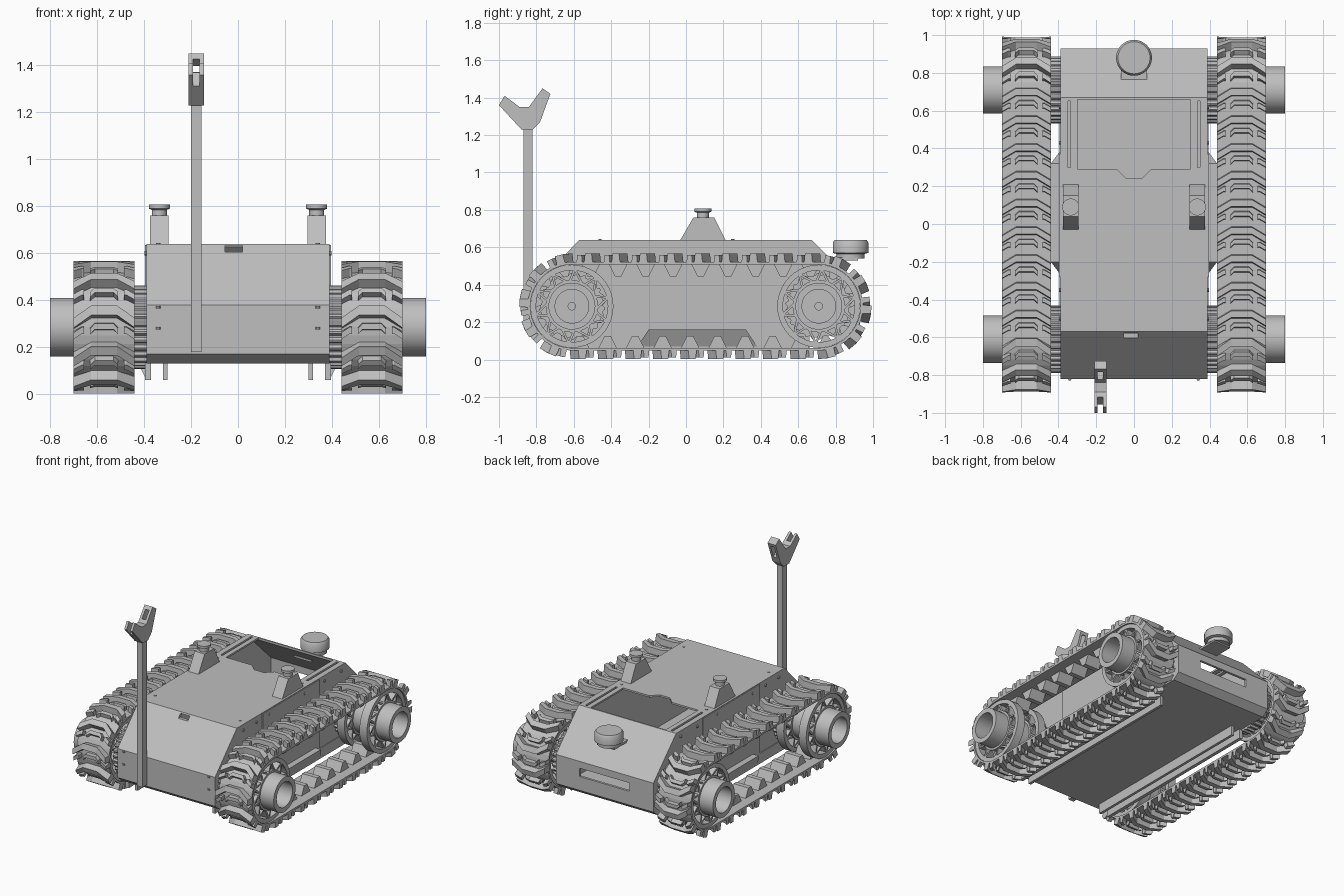
import bpy, bmesh
from math import sin, cos, pi
from mathutils import Vector, Matrix

cube = bpy.data.objects.get("Cube")
if cube:
    bpy.data.objects.remove(cube, do_unlink=True)

grey = bpy.data.materials.new("light_grey_metal")
grey.use_nodes = True
GREY = (0.52, 0.52, 0.52, 1)
grey.diffuse_color = GREY
grey.node_tree.nodes["Principled BSDF"].inputs["Base Color"].default_value = GREY


def finish(name, bm, smooth=False):
    bmesh.ops.remove_doubles(bm, verts=bm.verts, dist=1e-5)
    bmesh.ops.recalc_face_normals(bm, faces=bm.faces)
    me = bpy.data.meshes.new(name)
    bm.to_mesh(me)
    bm.free()
    me.materials.append(grey)
    if smooth:
        me.shade_smooth()
        me.set_sharp_from_angle(angle=0.6)
    ob = bpy.data.objects.new(name, me)
    bpy.context.collection.objects.link(ob)
    return ob


def add_box(bm, lo, hi):
    lo, hi = Vector(lo), Vector(hi)
    size = hi - lo
    m = Matrix.Translation((lo + hi) / 2) @ Matrix.Diagonal((abs(size.x), abs(size.y), abs(size.z), 1))
    bmesh.ops.create_cube(bm, size=1, matrix=m)


def box(name, lo, hi):
    bm = bmesh.new()
    add_box(bm, lo, hi)
    return finish(name, bm)


def prism(name, pts, a, b, axis="x"):
    """Outline in (y, z) pushed along x, or in (x, y) pushed along z."""
    bm = bmesh.new()
    place = (lambda p, t: (t, *p)) if axis == "x" else (lambda p, t: (*p, t))
    lower = [bm.verts.new(place(p, a)) for p in pts]
    upper = [bm.verts.new(place(p, b)) for p in pts]
    bm.faces.new(lower)
    bm.faces.new(upper)
    for i in range(len(pts)):
        j = (i + 1) % len(pts)
        bm.faces.new((lower[i], lower[j], upper[j], upper[i]))
    return finish(name, bm)


def lathe(bm, profile, centre, axis="z", n=40, closed=False):
    """Turn (radius, offset) pairs around an axis through centre."""
    cx, cy, cz = centre
    rows = []
    for k in range(n):
        c, s = cos(2 * pi * k / n), sin(2 * pi * k / n)
        rows.append([bm.verts.new((cx + t, cy + r * c, cz + r * s) if axis == "x"
                                  else (cx + r * c, cy + r * s, cz + t)) for r, t in profile])
    m = len(profile)
    for k in range(n):
        a, b = rows[k], rows[(k + 1) % n]
        for i in range(m if closed else m - 1):
            j = (i + 1) % m
            bm.faces.new((a[i], a[j], b[j], b[i]))


def turned(name, profile, centre, axis="z", n=40, closed=False):
    bm = bmesh.new()
    lathe(bm, profile, centre, axis, n, closed)
    return finish(name, bm, True)


def cut(ob, cutters):
    for c in cutters:
        c.hide_render = True
        mod = ob.modifiers.new("cut", "BOOLEAN")
        mod.operation, mod.solver, mod.object = "DIFFERENCE", "EXACT", c
    deps = bpy.context.evaluated_depsgraph_get()
    me = bpy.data.meshes.new_from_object(ob.evaluated_get(deps))
    ob.modifiers.clear()
    ob.data = me
    for c in cutters:
        bpy.data.objects.remove(c, do_unlink=True)


# Hollow hull with open bay, finger notch, rail grooves and slots
hull_pts = [(-.57, .64), (-.82, .38), (-.82, .17), (-.77, .13),
            (.88, .13), (.93, .17), (.93, .38), (.67, .64)]
inner = [(.055 + (y - .055) * .98, .385 + (z - .385) * .95) for y, z in hull_pts]
hull = prism("hull", hull_pts, -.39, .39)
cutters = [prism("hull_cavity", inner, -.375, .375),
           box("bay_cutter", (-.3, .29, .55), (.3, .66, .8)),
           prism("notch_cutter", [(-.1, .3), (-.07, .27), (-.04, .24), (.04, .24), (.07, .27), (.1, .3)], .6, .7, "z"),
           box("rear_slot_cutter", (-.2, .85, .27), (.2, 1, .33)),
           box("front_slot_cutter", (-.055, -.7, .605), (.02, -.5, .632))]
for s in (-1, 1):
    cutters.append(box("groove_cutter", (s * .335, .3, .55), (s * .35, .65, .8)))
cut(hull, cutters)

# Screws on the front, rear and top of the hull
bm = bmesh.new()
for x in (-.34, .34):
    for z in (.28, .4 - .03):
        lathe(bm, [(0, -.005), (.009, -.005), (.009, .005), (0, .005)], (x, -.821, z), "z", 8)
    for y in (-.46, .2, .25):
        lathe(bm, [(0, 0), (.009, 0), (.009, .004), (0, .004)], (x, y, .64), "z", 10)
for s in (-1, 1):
    for y in (-.5, -.35, -.2, .2, .43, .62):
        lathe(bm, [(0, 0), (.01, 0), (.01, s * .008), (0, s * .008)], (s * .39, y, .6), "x", 10)
finish("hull_screws", bm)

# Hull side panels, skirt rails and lower fairings
for s in (-1, 1):
    side = "left" if s > 0 else "right"
    box(side + "_side_panel", (s * .388, -.28, .09), (s * .396, .37, .635))
    bm = bmesh.new()
    add_box(bm, (s * .3, -.72, .06), (s * .32, .66, .135))
    add_box(bm, (s * .37, -.72, .06), (s * .395, .66, .135))
    finish(side + "_skirt_rail", bm)
    fairing = prism(side + "_fairing", [(-.26, .07), (-.2, .16), (.32, .16), (.38, .07)], s * .38, s * .44)
    for v in fairing.data.vertices:
        if abs(v.co.x) > .4 and v.co.z < .1:
            v.co.x = s * .395

    # Tapered top bracket with a knob
    prism(side + "_bracket", [(-.03, .64), (.04, .76), (.15, .76), (.21, .64)], s * .295, s * .375)
    turned(side + "_knob", [(0, 0), (.032, 0), (.032, .025), (.045, .03), (.045, .047), (0, .047)],
           (s * .335, .09, .76), n=24)

# Mast and forked head
box("mast", (-.2, -.87, .18), (-.155, -.82, 1.25))
box("mast_foot", (-.2, -.84, .18), (-.155, -.81, .36))
head = prism("mast_fork", [(-.88, 1.23), (-1, 1.36), (-.97, 1.41), (-.89, 1.35), (-.84, 1.35),
                           (-.767, 1.45), (-.725, 1.42), (-.78, 1.27), (-.82, 1.23)], -.21, -.145)
cut(head, [prism("fork_slot_cutter", pts, -.192, -.163) for pts in (
    [(-.97, 1.29), (-1.02, 1.34), (-.96, 1.43), (-.91, 1.38)],
    [(-.83, 1.38), (-.79, 1.43), (-.7, 1.38), (-.74, 1.28)])])

# Round scanner on the rear slope
turned("scanner", [(0, 0), (.075, 0), (.075, .025), (.095, .03), (.095, .085), (.085, .1), (0, .1)], (0, .88, .54))
box("scanner_mount", (-.07, .74, .53), (.07, .92, .545))

# Track path: distance along the belt and height above it give a point
FRONT, REAR, AXLE_Z, R, LINKS = -.61, .71, .285, .235, 28
RUN = REAR - FRONT
LOOP = 2 * RUN + 2 * pi * R
PITCH = LOOP / LINKS


def on_track(x, d, h):
    d %= LOOP
    if d < RUN:
        return (x, FRONT + d, AXLE_Z + R + h)
    d -= RUN
    if d < pi * R:
        a = d / R
        return (x, REAR + (R + h) * sin(a), AXLE_Z + (R + h) * cos(a))
    d -= pi * R
    if d < RUN:
        return (x, REAR - d, AXLE_Z - R - h)
    a = (d - RUN) / R
    return (x, FRONT - (R + h) * sin(a), AXLE_Z - (R + h) * cos(a))


def add_bar(bm, cx, d, edge, width, h0, h1, taper=0):
    """Bar across the belt whose leading edge follows (x, d) points."""
    cols = [[bm.verts.new(on_track(cx + x, d + e, h)) for e, h in
             ((s - width, h0), (s, h0), (s - taper, h1), (s - width + taper, h1))] for x, s in edge]
    for a, b in zip(cols, cols[1:]):
        for i in range(4):
            j = (i + 1) % 4
            bm.faces.new((a[i], a[j], b[j], b[i]))
    bm.faces.new(cols[0])
    bm.faces.new(cols[-1])


for s in (-1, 1):
    side = "left" if s > 0 else "right"
    cx = s * .57

    # Belt
    bm = bmesh.new()
    count = LINKS * 4
    loops = [[bm.verts.new(on_track(cx + x, LOOP * k / count, h))
              for x, h in ((-.13, -.012), (.13, -.012), (.13, .002), (-.13, .002))] for k in range(count)]
    for k in range(count):
        a, b = loops[k], loops[(k + 1) % count]
        for i in range(4):
            j = (i + 1) % 4
            bm.faces.new((a[i], a[j], b[j], b[i]))
    finish(side + "_belt", bm)

    # Chevron treads outside, guide teeth inside
    treads, teeth = bmesh.new(), bmesh.new()
    for k in range(LINKS):
        d = (k + .68) * PITCH
        add_bar(treads, cx, d, [(-.13, .01), (-.055, .055), (.055, .055), (.13, .01)], .045, 0, .047, .005)
        add_bar(treads, cx, d, [(-.13, -.045), (-.095, -.025), (-.085, -.025)], .03, 0, .04, .003)
        add_bar(treads, cx, d, [(.085, -.025), (.095, -.025), (.13, -.045)], .03, 0, .04, .003)
        add_bar(treads, cx, d, [(-.06, -.03), (-.04, -.01), (.04, -.01), (.06, -.03)], .03, 0, .03, .004)
        add_bar(teeth, cx, d, [(-.06, .05), (.06, .05)], .1, -.01, -.075, .033)
    finish(side + "_treads", treads)
    finish(side + "_guide_teeth", teeth)

    for end, y in (("front", FRONT), ("rear", REAR)):
        label = side + "_" + end
        c = (cx, y, AXLE_Z)

        # Sprocket: two rims joined to the hub by zigzag spokes
        bm = bmesh.new()
        for o in (-.09, .09):
            lathe(bm, [(.192, o - .03), (.222, o - .03), (.222, o + .03), (.192, o + .03)], c, "x", 40, True)
            lathe(bm, [(.11, o - .032), (.14, o - .032), (.14, o + .032), (.11, o + .032)], c, "x", 40, True)
            for k in range(20):
                a0 = 2 * pi * (k + k % 2 * .5 - .25) / 20
                a1 = 2 * pi * (k + .5 + (1 - k % 2) * .5 - .25 - k % 2 * .5) / 20
                p = Vector((0, .135 * cos(a0), .135 * sin(a0)))
                q = Vector((0, .2 * cos(a1), .2 * sin(a1)))
                along = q - p
                turn = Vector((0, 1, 0)).rotation_difference(along.normalized()).to_matrix().to_4x4()
                m = Matrix.Translation(Vector((cx + o, y, AXLE_Z)) + (p + q) / 2) @ turn \
                    @ Matrix.Diagonal((.05, along.length, .012, 1))
                bmesh.ops.create_cube(bm, size=1, matrix=m)
        finish(label + "_sprocket", bm, True)

        # Axle tube with a drilled end plate inside
        turned(label + "_axle_tube", [(.09, -s * .12), (.125, -s * .12), (.125, s * .23), (.09, s * .23)],
               c, "x", 48, True)
        bm = bmesh.new()
        lathe(bm, [(.02, 0), (.1, 0), (.1, s * .02), (.02, s * .02)], c, "x", 32, True)
        for k in range(6):
            a = pi * k / 3
            lathe(bm, [(0, s * .02), (.01, s * .02), (.01, s * .028), (0, s * .028)],
                  (cx, y + .06 * cos(a), AXLE_Z + .06 * sin(a)), "x", 10)
        finish(label + "_hub_plate", bm, True)

        # Ribbed drive ring between the hull and the track
        ring = turned(label + "_drive_ring", [(0, 0), (.178, 0), (.178, s * .065), (0, s * .065)],
                      (s * .385, y, AXLE_Z), "x", 120)
        for v in ring.data.vertices:
            out = Vector((v.co.y - y, v.co.z - AXLE_Z))
            step = round((out.angle_signed(Vector((1, 0)), 0)) / (2 * pi) * 120)
            if out.length > .1 and step % 4 < 2:
                v.co.y, v.co.z = y + out.x * .94, AXLE_Z + out.y * .94
        ring.data.shade_flat()
